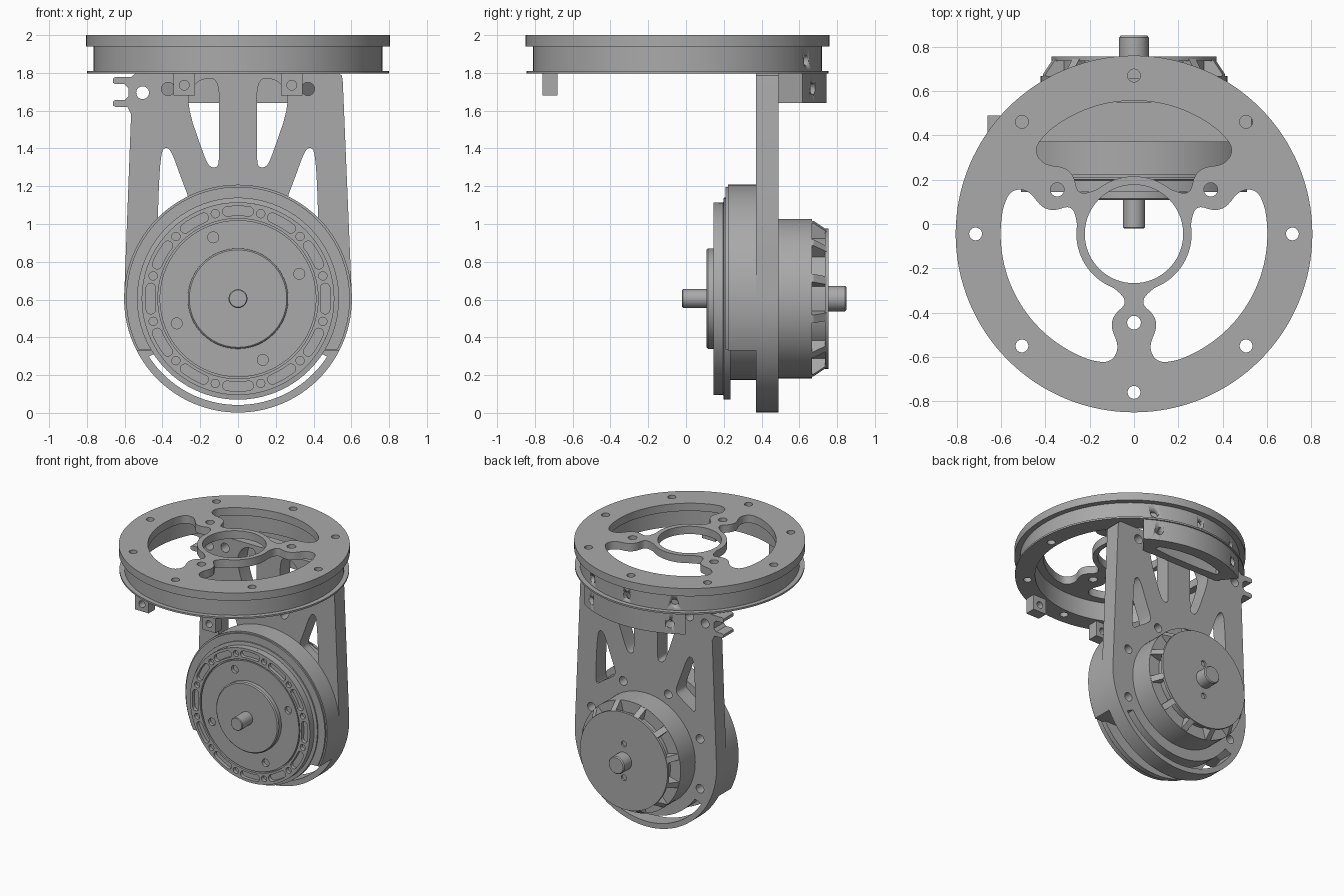
import bpy, bmesh
from math import sin, cos, radians, pi
from mathutils import Matrix, Vector

cube = bpy.data.objects.get("Cube")
if cube:
    bpy.data.objects.remove(cube, do_unlink=True)

grey = bpy.data.materials.new("machined_grey")
grey.use_nodes = True
COLOUR = (0.4, 0.4, 0.4, 1)
grey.diffuse_color = COLOUR
grey.node_tree.nodes["Principled BSDF"].inputs["Base Color"].default_value = COLOUR

RING_Y = -0.045      # ring centre
AXIS_Z = 0.605       # motor axis height
FRONT = Matrix.Rotation(pi / 2, 4, 'X')
MOTOR = Matrix.Translation((0, 0, AXIS_Z))


# ---------- helpers ----------
def finish(name, bm):
    bmesh.ops.remove_doubles(bm, verts=bm.verts, dist=1e-5)
    bmesh.ops.recalc_face_normals(bm, faces=bm.faces)
    mesh = bpy.data.meshes.new(name)
    bm.to_mesh(mesh)
    bm.free()
    for p in mesh.polygons:
        p.use_smooth = True
    mesh.set_sharp_from_angle(angle=radians(32))
    mesh.materials.append(grey)
    ob = bpy.data.objects.new(name, mesh)
    bpy.context.collection.objects.link(ob)
    return ob


def plate(name, loops, lo, hi, matrix=Matrix()):
    """Extrude flat outlines (first outer, rest holes) from lo to hi."""
    curve = bpy.data.curves.new(name + "_outline", 'CURVE')
    curve.dimensions = '2D'
    curve.fill_mode = 'BOTH'
    curve.extrude = (hi - lo) / 2
    for loop in loops:
        s = curve.splines.new('POLY')
        s.points.add(len(loop) - 1)
        for pt, (x, y) in zip(s.points, loop):
            pt.co = (x, y, 0, 1)
        s.use_cyclic_u = True
    tmp = bpy.data.objects.new(name + "_outline", curve)
    bpy.context.collection.objects.link(tmp)
    dg = bpy.context.evaluated_depsgraph_get()
    mesh = bpy.data.meshes.new_from_object(tmp.evaluated_get(dg))
    bm = bmesh.new()
    bm.from_mesh(mesh)
    bpy.data.objects.remove(tmp, do_unlink=True)
    bpy.data.curves.remove(curve)
    bpy.data.meshes.remove(mesh)
    bm.transform(matrix @ Matrix.Translation((0, 0, (lo + hi) / 2)))
    return finish(name, bm)


def front_plate(name, loops, y0, y1, z=0):
    return plate(name, loops, -y1, -y0, Matrix.Translation((0, 0, z)) @ FRONT)


def lathe(name, profile, steps=72):
    """Turn (radius, y) points about the motor axis."""
    bm = bmesh.new()
    vs = [bm.verts.new((r, y, 0)) for r, y in profile]
    es = [bm.edges.new(p) for p in zip(vs, vs[1:])]
    bmesh.ops.spin(bm, geom=vs + es, cent=(0, 0, 0), axis=(0, 1, 0),
                   angle=2 * pi, steps=steps, use_duplicate=False)
    bm.transform(MOTOR)
    return finish(name, bm)


def arc(cx, cy, r, a0, a1, n=32):
    return [(cx + r * cos(radians(a0 + (a1 - a0) * i / n)),
             cy + r * sin(radians(a0 + (a1 - a0) * i / n))) for i in range(n + 1)]


def circle(cx, cy, r, n=24):
    return arc(cx, cy, r, 0, 360, n)[:-1]


def polar(r, a, cy=0):
    return r * cos(radians(a)), cy + r * sin(radians(a))


def rounded(pts, times=2):
    for _ in range(times):
        out = []
        for (ax, ay), (bx, by) in zip(pts, pts[1:] + pts[:1]):
            out += [(ax * .75 + bx * .25, ay * .75 + by * .25),
                    (ax * .25 + bx * .75, ay * .25 + by * .75)]
        pts = out
    return pts


def mirror(pts):
    return [(-x, y) for x, y in reversed(pts)]


def drill(ob, spots, r, length):
    """Drill holes at (position, direction) spots."""
    bm = bmesh.new()
    for pos, way in spots:
        m = Matrix.Translation(pos) @ Vector(way).to_track_quat('Z', 'Y').to_matrix().to_4x4()
        bmesh.ops.create_cone(bm, cap_ends=True, segments=20, radius1=r,
                              radius2=r, depth=length, matrix=m)
    cutter = finish("drill_cutter", bm)
    cutter.hide_render = True
    mod = ob.modifiers.new("holes", 'BOOLEAN')
    mod.operation = 'DIFFERENCE'
    mod.solver = 'EXACT'
    mod.object = cutter
    dg = bpy.context.evaluated_depsgraph_get()
    mesh = bpy.data.meshes.new_from_object(ob.evaluated_get(dg))
    ob.modifiers.clear()
    ob.data = mesh
    bpy.data.objects.remove(cutter, do_unlink=True)


# ---------- top ring with three lobed spokes ----------
SPOKE = [(.245, .09), (.275, .055), (.30, .04), (.325, .045), (.36, .085), (.40, .102),
         (.44, .097), (.49, .075), (.53, .075), (.565, .095), (.58, .13), (.573, .178)]


def spoke_side(a, sign):
    c, s = cos(radians(a)), sin(radians(a))
    return [(r * c - sign * h * s, RING_Y + r * s + sign * h * c) for r, h in SPOKE]


def opening(a):
    b = a + 120
    return rounded(spoke_side(a, 1) + arc(0, RING_Y, .602, a + 20, b - 20)
                   + spoke_side(b, -1)[::-1] + arc(0, RING_Y, .26, b - 23, a + 23))


screws = [circle(*polar(.715, 45 * k, RING_Y), .029) for k in range(8)]
lobes = [circle(*polar(.4, a, RING_Y), .031) for a in (30, 150, 270)]
rim = lambda r: circle(0, RING_Y, r, 128)
plate("ring_top", [rim(.805), rim(.222)] + [opening(a) for a in (30, 150, 270)]
      + screws + lobes, 1.94, 2)
wall = plate("ring_wall", [rim(.765), rim(.66)] + screws, 1.81, 1.94)
drill(wall, [((*polar(.77, a, RING_Y), 1.865), (*polar(1, a), 0)) for a in (63, 90, 117)], .028, .09)
plate("ring_lip", [rim(.8), rim(.66)] + screws, 1.797, 1.81)

# small drilled lugs at the front of the ring
for side, x in (("right", -.285), ("left", .285)):
    box = [(x - .057, 1.68), (x + .057, 1.68), (x + .057, 1.8), (x - .057, 1.8)]
    front_plate(side + "_front_lug", [box, circle(x, 1.735, .026)], -.76, -.68)

# curved mounting block at the back
block = plate("rear_mount_block", [
    [(-.33, .49), (.33, .49)] + arc(0, RING_Y, .79, 57, 123),
    rounded([(-.27, .55), (.27, .55)] + arc(0, RING_Y, .7, 66, 114, 8), 1)], 1.64, 1.797)
drill(block, [((*polar(.78, a, RING_Y), 1.715), (*polar(1, a), 0)) for a in (65, 115)], .03, .2)

# ---------- upright bracket ----------
outline = arc(0, AXIS_Z, .603, 180, 360, 64) + [
    (.555, 1.75), (.55, 1.785), (.53, 1.8), (-.54, 1.8), (-.565, 1.778),
    (-.65, 1.778), (-.662, 1.77), (-.662, 1.748), (-.65, 1.74), (-.6, 1.74),
    (-.58, 1.72), (-.58, 1.676), (-.6, 1.656), (-.65, 1.656), (-.662, 1.648),
    (-.662, 1.628), (-.65, 1.62), (-.585, 1.62), (-.566, 1.58)]
upper = rounded([(.1, 1.33), (.1, 1.55), (.1, 1.76), (.17, 1.775), (.235, 1.74),
                 (.275, 1.64), (.18, 1.36), (.15, 1.3), (.11, 1.3)])
outer = rounded([(.41, 1.38), (.38, 1.41), (.35, 1.38), (.3, 1.24), (.25, 1.11),
                 (.29, 1.07), (.37, 1.02), (.42, .98), (.425, 1.06)])
slot = arc(0, AXIS_Z, .563, 213, 327, 48) + arc(0, AXIS_Z, .505, 326, 214, 48)
bolts = [circle(*polar(.5, a, AXIS_Z), .033) for a in (-22.5, 22.5, 67.5, 112.5, 157.5, 202.5)]
front_plate("upright_bracket",
            [outline, upper, mirror(upper), outer, mirror(outer), slot] + bolts
            + [circle(x, 1.715, .035) for x in (-.37, .37)] + [circle(-.505, 1.695, .034)],
            .37, .49)

# ---------- gear housing ----------
for name, r, y0, y1 in (("gear_housing", .603, .222, .37), ("gear_housing_lip", .592, .21, .222)):
    front_plate(name, [arc(0, 0, r, -27, 207, 96)], y0, y1, AXIS_Z)
lathe("gear_core", [(0, .172), (.51, .172), (.51, .197), (.535, .2), (.535, .236),
                    (.43, .236), (.43, .37), (0, .37)])

# slotted face ring, face disc and output hub
slots = []
for k in range(12):
    a = 30 * k
    mid = .465
    slots.append(arc(0, 0, mid + .025, a - 7, a + 7, 8)
                 + arc(*polar(mid, a + 7), .025, a + 7, a + 187, 8)[1:-1]
                 + arc(0, 0, mid - .025, a + 7, a - 7, 8)
                 + arc(*polar(mid, a - 7), .025, a + 173, a + 353, 8)[1:-1])
    slots.append(circle(*polar(mid, a + 15), .022, 16))
front_plate("face_ring", [circle(0, 0, .51, 96), circle(0, 0, .424, 96)] + slots, .145, .175, AXIS_Z)
front_plate("face_disc", [circle(0, 0, .415, 96)]
            + [circle(*polar(.35, 22 + 90 * k), .029) for k in range(4)], .147, .175, AXIS_Z)
lathe("output_hub", [(0, .108), (.258, .108), (.266, .116), (.266, .15), (0, .15)])
lathe("output_shaft", [(0, -.02), (.045, -.02), (.05, -.015), (.05, .11), (0, .11)], 40)

# ---------- motor ----------
lathe("motor_body", [(0, .48), (.422, .48), (.422, .668), (.335, .668), (.335, .74), (0, .74)])
for k in range(12):
    rib = [(.33, .66), (.42, .66), (.42, .675), (.372, .745), (.33, .745)]
    plate("motor_rib", [rib], -.022, .022, MOTOR @ Matrix.Rotation(pi / 6 * (k + .5), 4, 'Y'))
front_plate("motor_cap", [circle(0, 0, .372, 96)]
            + [circle(0, z, .022) for z in (-.13, .13)], .735, .755, AXIS_Z)
lathe("motor_shaft", [(0, .75), (.067, .75), (.067, .842), (.06, .85), (0, .85)], 40)
